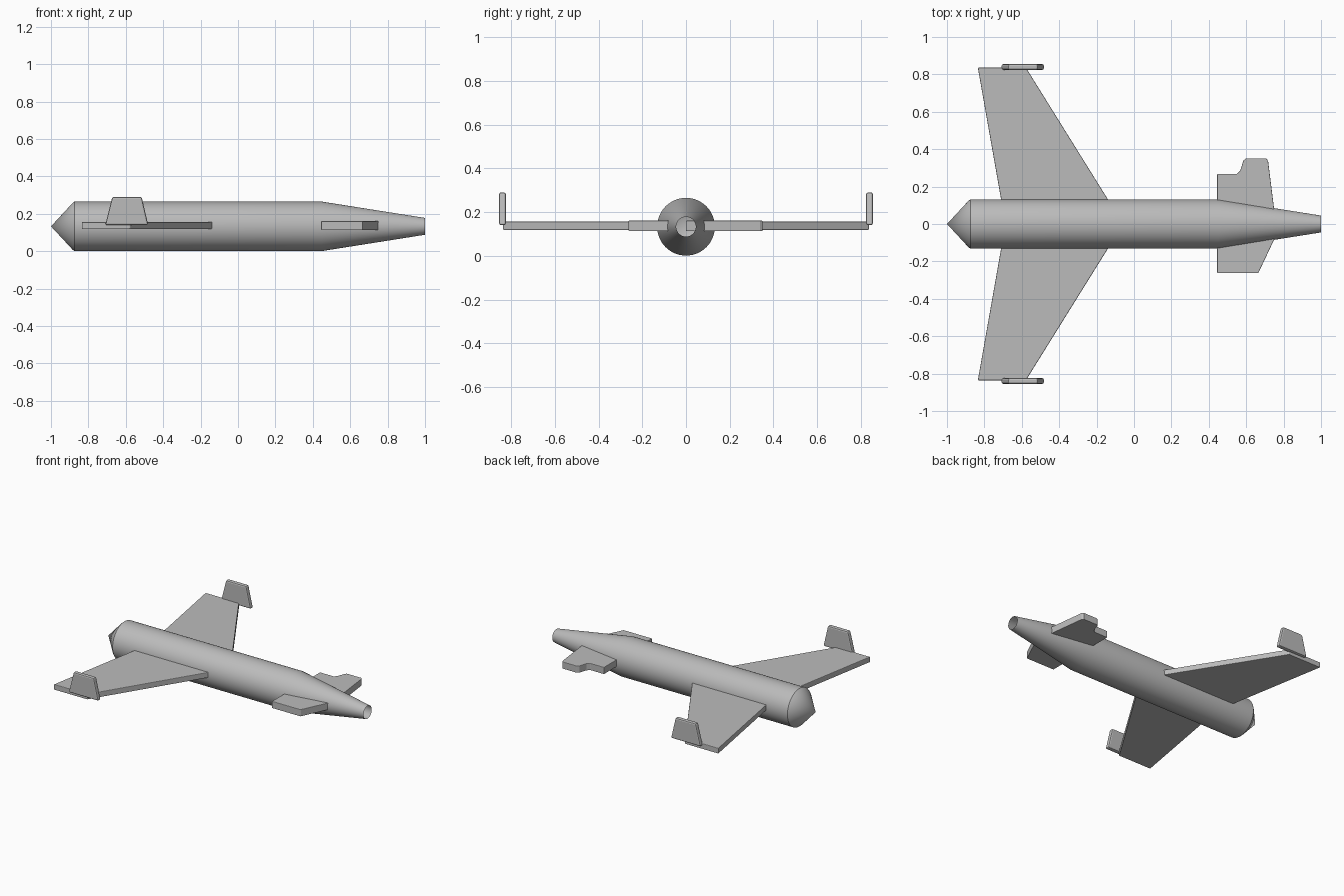
import bpy, bmesh, math
from mathutils import Vector

if "Cube" in bpy.data.objects:
    bpy.data.objects.remove(bpy.data.objects["Cube"])

grey = bpy.data.materials.new("plain grey")
grey.diffuse_color = (0.5, 0.5, 0.5, 1)
grey.use_nodes = True
grey.node_tree.nodes["Principled BSDF"].inputs["Base Color"].default_value = grey.diffuse_color
AXIS_Z = 0.133


def finish(name, bm, bevel=0.0):
    bmesh.ops.recalc_face_normals(bm, faces=bm.faces)
    mesh = bpy.data.meshes.new(name)
    bm.to_mesh(mesh)
    bm.free()
    ob = bpy.data.objects.new(name, mesh)
    bpy.context.collection.objects.link(ob)
    mesh.materials.append(grey)
    if bevel:
        mod = ob.modifiers.new("rounded edges", "BEVEL")
        mod.width = bevel
        mod.segments = 2
        mod.limit_method = "ANGLE"
    return ob


def plate(name, outline, thickness, bevel=0.0):
    """Extrude a closed 3D outline along the thickness vector."""
    bm = bmesh.new()
    face = bm.faces.new([bm.verts.new(p) for p in outline])
    ext = bmesh.ops.extrude_face_region(bm, geom=[face])
    moved = [v for v in ext["geom"] if isinstance(v, bmesh.types.BMVert)]
    bmesh.ops.translate(bm, verts=moved, vec=Vector(thickness))
    return finish(name, bm, bevel)


# Fuselage: turned profile around the x axis, open at the narrow end
profile = [(-1.0, 0), (-0.885, 0.124), (-0.875, 0.132), (0.45, 0.132), (1.0, 0.045)]
bm = bmesh.new()
verts = [bm.verts.new((x, 0, AXIS_Z + r)) for x, r in profile]
edges = [bm.edges.new(pair) for pair in zip(verts, verts[1:])]
bmesh.ops.spin(bm, geom=verts + edges, cent=(0, 0, AXIS_Z), axis=(1, 0, 0),
               angle=math.tau, steps=64)
bmesh.ops.remove_doubles(bm, verts=bm.verts, dist=1e-4)
fuselage = finish("fuselage", bm)
bpy.context.view_layer.objects.active = fuselage
fuselage.select_set(True)
bpy.ops.object.shade_smooth_by_angle(angle=math.radians(30))

# Swept main wings and upright tip fins, one per side
wing = [(-0.095, 0.06), (-0.578, 0.836), (-0.835, 0.836), (-0.698, 0.06)]
fin = [(-0.71, 0.14), (-0.48, 0.14), (-0.515, 0.29), (-0.672, 0.29)]
for label, s in (("left", 1), ("right", -1)):
    plate(label + "_wing", [(x, s * y, 0.118) for x, y in wing], (0, 0, 0.038), 0.004)
    plate(label + "_tip_fin", [(x, s * 0.824, z) for x, z in fin], (0, s * 0.031, 0), 0.009)

# Uneven foreplanes near the open end
left_fore = [(0.445, 0), (0.445, 0.268), (0.55, 0.268), (0.568, 0.285), (0.585, 0.34),
             (0.598, 0.35), (0.708, 0.35), (0.717, 0.338), (0.748, 0.09), (0.76, 0)]
right_fore = [(0.445, -0.05), (0.445, -0.262), (0.665, -0.262), (0.765, -0.05)]
for name, outline in (("left_foreplane", left_fore), ("right_foreplane", right_fore)):
    plate(name, [(x, y, 0.113) for x, y in outline], (0, 0, 0.048), 0.003)
